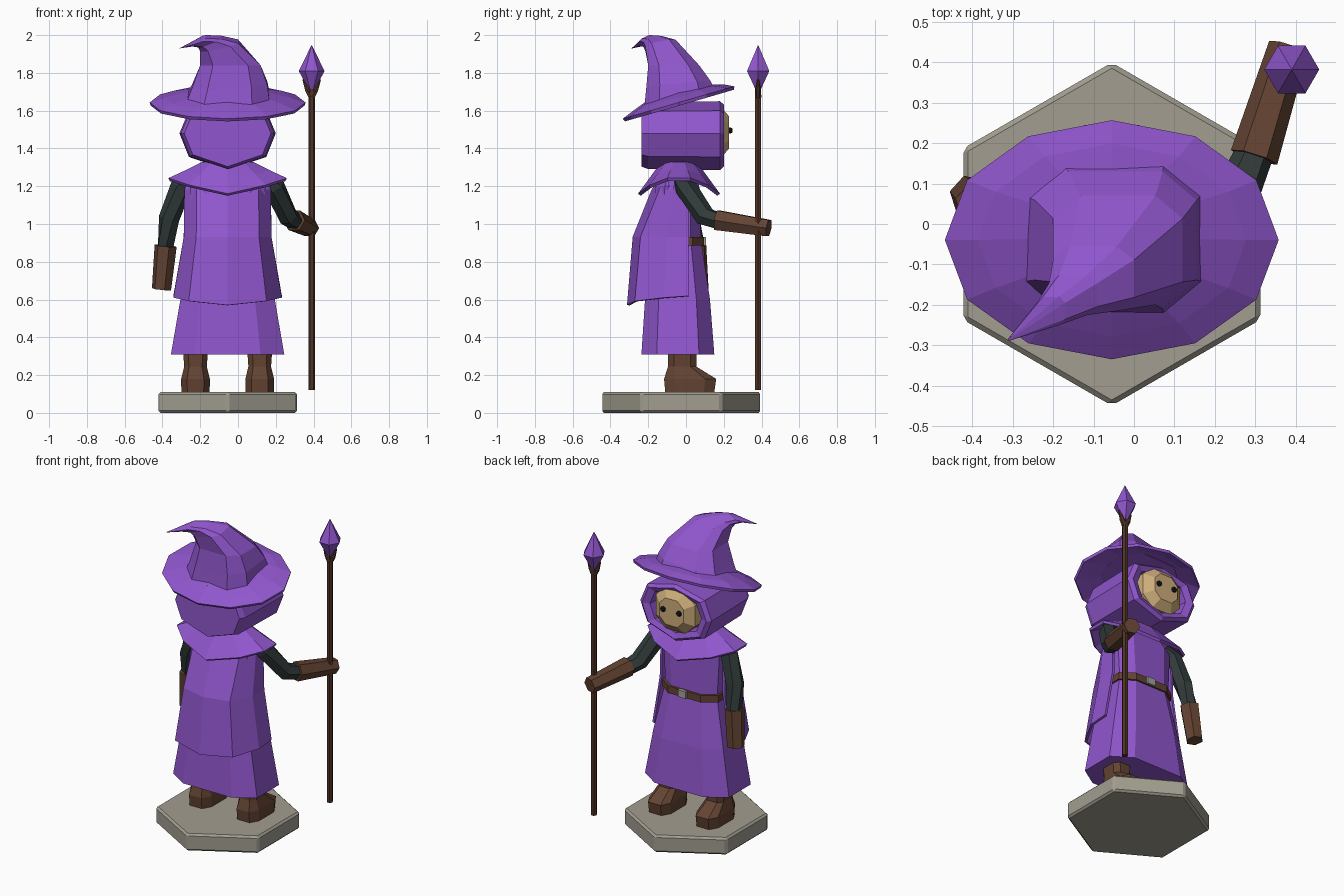
import bpy, bmesh, math
from mathutils import Vector

if "Cube" in bpy.data.objects:
    bpy.data.objects.remove(bpy.data.objects["Cube"])

CX = -0.055  # centre line of the figure


def material(name, rgb):
    m = bpy.data.materials.new(name)
    m.use_nodes = True
    m.diffuse_color = (*rgb, 1)
    m.node_tree.nodes["Principled BSDF"].inputs["Base Color"].default_value = (*rgb, 1)
    return m


PURPLE = material("purple cloth", (0.28, 0.093, 0.61))
SLEEVE = material("dark sleeve", (0.03, 0.042, 0.042))
LEATHER = material("brown leather", (0.125, 0.056, 0.032))
WOOD = material("dark wood", (0.08, 0.034, 0.02))
STONE = material("stone", (0.36, 0.34, 0.28))
SKIN = material("skin", (0.62, 0.42, 0.2))
METAL = material("grey metal", (0.36, 0.36, 0.34))
BLACK = material("black", (0.01, 0.01, 0.012))


def loft(name, rings, mat, caps=True, closed=True, thick=0):
    """Skin a list of equal point rings."""
    bm = bmesh.new()
    rows = [[bm.verts.new(p) for p in r] for r in rings]
    n = len(rows[0])
    for a, b in zip(rows, rows[1:]):
        for i in range(n if closed else n - 1):
            j = (i + 1) % n
            bm.faces.new((a[i], a[j], b[j], b[i]))
    if caps:
        bm.faces.new(rows[0])
        bm.faces.new(rows[-1])
    bmesh.ops.recalc_face_normals(bm, faces=bm.faces)
    me = bpy.data.meshes.new(name)
    bm.to_mesh(me)
    bm.free()
    ob = bpy.data.objects.new(name, me)
    bpy.context.collection.objects.link(ob)
    me.materials.append(mat)
    if thick:
        s = ob.modifiers.new("thickness", "SOLIDIFY")
        s.thickness = thick
        s.offset = 0
    return ob


def octagon(cx, cy, hx, hy, z, tx=0, ty=0, k=0.58):
    """Chamfered rectangle, optionally tilted."""
    q = [(1, -k), (1, k), (k, 1), (-k, 1), (-1, k), (-1, -k), (-k, -1), (k, -1)]
    return [(cx + u * hx, cy + v * hy, z + tx * u * hx + ty * v * hy) for u, v in q]


def circle(cx, cy, rx, ry, z, n, start=0, slope=0):
    angles = [start + math.tau * i / n for i in range(n)]
    return [(cx + rx * math.cos(a), cy + ry * math.sin(a), z + slope * ry * math.sin(a))
            for a in angles]


def tube(name, path, radii, mat, n=6):
    """Faceted limb along a path."""
    path = [Vector(p) for p in path]
    rings = []
    for i, p in enumerate(path):
        d = path[min(i + 1, len(path) - 1)] - path[max(i - 1, 0)]
        q = d.to_track_quat("Z", "Y")
        rings.append([p + q @ Vector(c) for c in circle(0, 0, radii[i], radii[i], 0, n)])
    return loft(name, rings, mat)


def box(name, c, h, mat):
    return loft(name, [[(c[0] + u * h[0], c[1] + v * h[1], c[2] + w * h[2])
                        for u, v in ((-1, -1), (1, -1), (1, 1), (-1, 1))] for w in (-1, 1)], mat)


# Hexagonal stone base
base = loft("base", [circle(CX, -0.025, 0.424, 0.424, z, 6, math.pi / 6) for z in (0, 0.11)], STONE)
bevel = base.modifiers.new("bevel", "BEVEL")
bevel.width = 0.012

# Boots
for side, label in ((-1, "right"), (1, "left")):
    x = CX + side * 0.17
    loft(label + "_boot", [
        octagon(x, 0.02, 0.075, 0.13, 0.11),
        octagon(x, 0.022, 0.076, 0.138, 0.18),
        octagon(x, -0.02, 0.06, 0.075, 0.245),
        octagon(x, -0.02, 0.066, 0.076, 0.33)], LEATHER)

# Robe, belt and buckle
loft("robe", [
    octagon(CX, -0.043, 0.3, 0.193, 0.31),
    octagon(CX, -0.045, 0.25, 0.172, 0.6),
    octagon(CX, -0.05, 0.185, 0.13, 0.91),
    octagon(CX, -0.045, 0.2, 0.115, 1.2),
    octagon(CX, -0.04, 0.1, 0.08, 1.31)], PURPLE)
loft("belt", [octagon(CX, -0.05, 0.2, 0.145, z) for z in (0.885, 0.93)], LEATHER)
box("buckle", (CX + 0.01, 0.098, 0.908), (0.028, 0.009, 0.022), METAL)

# Open cape hanging over the back
rows = []
for z, hx, front, back, drop in ((1.23, 0.2, 0.0, -0.14, 0), (1.18, 0.222, 0.01, -0.175, 0),
                                 (0.93, 0.225, 0.015, -0.275, 0), (0.6, 0.28, 0.012, -0.305, 0.03)):
    half = [(hx, front, z + drop * 0.6), (hx, front + 0.4 * (back - front), z + drop * 0.3),
            (hx * 0.72, back + 0.04, z - drop * 0.3)]
    pts = half + [(0, back, z - drop)] + [(-x, y, h) for x, y, h in reversed(half)]
    rows.append([(CX + x, y, h) for x, y, h in pts])
loft("cape", rows, PURPLE, caps=False, closed=False, thick=0.015)

# Collar pointed at front and back
quarter = [(0.31, 0.06, 1.235), (0.2, 0.15, 1.2)]
outer = quarter + [(0, 0.21, 1.155)] + [(-x, y, z) for x, y, z in reversed(quarter)]
outer += [(-x, -y, z) for x, y, z in outer if True]
outer = [(CX + x, -0.037 + y, z) for x, y, z in outer]


def collar_ring(s, lift, flat):
    return [(CX + (x - CX) * s, -0.037 + (y + 0.037) * s, 1.235 + (z - 1.235) * flat + lift)
            for x, y, z in outer]


loft("collar", [outer, collar_ring(0.72, 0.04, 0.5), collar_ring(0.43, 0.085, 0)],
     PURPLE, caps=False, thick=0.018)

# Arms: sleeves and cuffs
tube("right_sleeve", [(-0.25, -0.03, 1.25), (-0.3, -0.01, 1.2), (-0.365, 0.02, 1.03),
                      (-0.385, 0.055, 0.87)], [0.04, 0.058, 0.055, 0.046], SLEEVE)
tube("right_cuff", [(-0.383, 0.05, 0.885), (-0.405, 0.07, 0.655)], [0.06, 0.052], LEATHER)
tube("left_sleeve", [(0.14, -0.03, 1.25), (0.19, -0.005, 1.2), (0.265, 0.1, 1.04),
                     (0.305, 0.19, 1.01)], [0.04, 0.058, 0.055, 0.046], SLEEVE)
tube("left_cuff", [(0.297, 0.165, 1.02), (0.382, 0.438, 0.978)], [0.06, 0.05], LEATHER)

# Hood with a face opening
profile = [(0.255, 0.005), (0.205, -0.12), (0, -0.19), (-0.205, -0.12),
           (-0.255, 0.005), (-0.205, 0.125), (0, 0.175), (0.205, 0.125)]


def hood_ring(y, s, mid=1.475):
    return [(CX + x * s, y, mid + z * s) for x, z in profile]


loft("hood", [hood_ring(-0.235, 0.9), hood_ring(-0.2, 0.97), hood_ring(0.18, 1),
              hood_ring(0.2, 0.9), hood_ring(0.185, 0.72), hood_ring(0.12, 0.7)], PURPLE)


# Face and eyes
def face_ring(y, hx, hz):
    return [(x, y, z) for x, z, _ in octagon(CX, 1.485, hx, hz, 0, k=0.5)]


loft("face", [face_ring(0.1, 0.14, 0.14), face_ring(0.185, 0.14, 0.135),
              face_ring(0.228, 0.085, 0.085)], SKIN)
for side, label in ((-1, "right"), (1, "left")):
    x = CX + side * 0.057
    tube(label + "_eye", [(x, 0.22, 1.495), (x, 0.236, 1.495), (x, 0.245, 1.495)],
         [0.017, 0.017, 0.01], BLACK, 8)

# Hat brim, tilted up over the face
loft("hat_brim", [circle(CX, -0.037, 0.41, 0.292, 1.635, 12, 0, 0.29),
                  circle(CX, -0.037, 0.33, 0.235, 1.662, 12, 0, 0.29),
                  circle(CX, -0.035, 0.2, 0.16, 1.69, 12, 0, 0.25)],
     PURPLE, caps=False, thick=0.018)

# Crumpled hat cone with a drooping tip
loft("hat_cone", [
    octagon(CX, -0.035, 0.222, 0.185, 1.665, 0.03, 0.25),
    octagon(-0.045, -0.04, 0.2, 0.17, 1.735, 0.05, 0.1),
    octagon(-0.04, -0.065, 0.16, 0.135, 1.84),
    octagon(-0.1, -0.135, 0.1, 0.08, 1.945, 0.22, 0.22),
    octagon(-0.15, -0.175, 0.06, 0.05, 1.966, 0.38, 0.3),
    octagon(-0.205, -0.215, 0.035, 0.035, 1.97, 0.6, 0.45),
    octagon(-0.308, -0.285, 0.003, 0.003, 1.93)], PURPLE)

# Staff, prongs and crystal
SX, SY = 0.39, 0.382
loft("staff", [circle(SX, SY, 0.018, 0.018, z, 6) for z in (0.12, 1.72)], WOOD)
for side, label in ((-1, "right"), (1, "left")):
    tube(label + "_prong", [(SX, SY, 1.67), (SX + side * 0.022, SY, 1.71),
                            (SX + side * 0.045, SY, 1.765)], [0.017, 0.015, 0.005], WOOD)
loft("crystal", [circle(SX, SY, r, r, z, 6) for r, z in
                 ((0.002, 1.685), (0.068, 1.81), (0.002, 1.945))], PURPLE)
